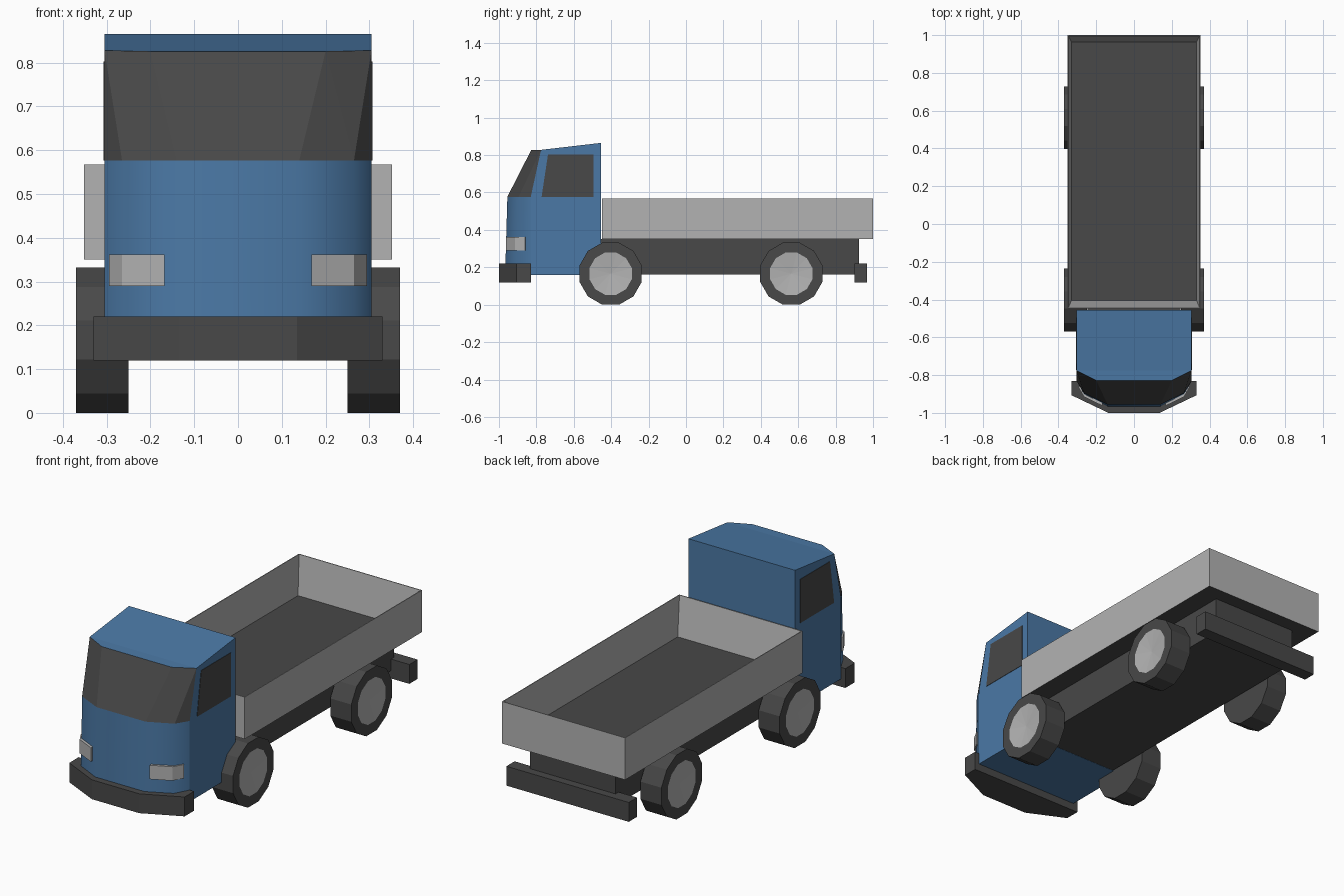
import bpy, bmesh
from math import sin, cos, pi, radians

if "Cube" in bpy.data.objects:
    bpy.data.objects.remove(bpy.data.objects["Cube"])


def material(name, r, g, b):
    m = bpy.data.materials.new(name)
    m.diffuse_color = (r, g, b, 1)
    m.use_nodes = True
    m.node_tree.nodes["Principled BSDF"].inputs["Base Color"].default_value = m.diffuse_color
    return m


BLUE = material("blue_paint", 0.07, 0.19, 0.38)
DARK = material("dark_grey", 0.065, 0.065, 0.065)
LIGHT = material("light_grey", 0.45, 0.45, 0.45)


def finish(name, bm, *mats):
    bmesh.ops.remove_doubles(bm, verts=bm.verts, dist=1e-5)
    bmesh.ops.recalc_face_normals(bm, faces=bm.faces)
    me = bpy.data.meshes.new(name)
    bm.to_mesh(me)
    bm.free()
    for m in mats:
        me.materials.append(m)
    ob = bpy.data.objects.new(name, me)
    bpy.context.collection.objects.link(ob)
    return ob


def ring(bm, pts):
    return [bm.verts.new(p) for p in pts]


def bridge(bm, a, b):
    n = len(a)
    return [bm.faces.new((a[i], a[(i + 1) % n], b[(i + 1) % n], b[i])) for i in range(n)]


def prism(name, plan, z0, z1, mat):
    bm = bmesh.new()
    a = ring(bm, [(x, y, z0) for x, y in plan])
    b = ring(bm, [(x, y, z1) for x, y in plan])
    bridge(bm, a, b)
    bm.faces.new(a)
    bm.faces.new(b)
    return finish(name, bm, mat)


def rect(hx, y0, y1):
    return [(-hx, y0), (hx, y0), (hx, y1), (-hx, y1)]


def mirrored(half):
    """Complete a right-hand outline, listed front to back, with its left half."""
    return half + [(-p[0],) + tuple(p[1:]) for p in reversed(half)]


# Cab: lofted body, faceted windscreen and sloping roof
bm = bmesh.new()
base = ring(bm, mirrored([(.14, -.967, .16), (.265, -.905, .16), (.305, -.83, .16), (.305, -.455, .16)]))
belt = ring(bm, mirrored([(.14, -.955, .577), (.265, -.895, .577), (.305, -.83, .577), (.305, -.455, .577)]))
n = len(base)
for i, f in enumerate(bridge(bm, base, belt)):
    f.smooth = i in (0, 1, n - 3, n - 2, n - 1)
bm.faces.new(base)
roof = ring(bm, mirrored([(.2, -.828, .826), (.305, -.775, .828), (.305, -.455, .865)]))
R = [roof[i] for i in (0, 0, 1, 2, 3, 4, 5, 5)]


def face(*vs, mat=0):
    bm.faces.new(vs).material_index = mat


face(belt[7], belt[0], R[0], R[7], mat=1)
for a, b, c, d in ((0, 1, 2, 3), (7, 6, 5, 4)):
    face(belt[a], belt[b], R[a], mat=1)
    face(belt[b], R[c], R[a], mat=1)
    face(belt[b], belt[c], R[c], mat=1)
    face(belt[c], belt[d], R[d], R[c])
face(belt[3], belt[4], R[4], R[3])
face(roof[0], roof[1], roof[4], roof[5])
face(roof[1], roof[2], roof[3], roof[4])
finish("cab", bm, BLUE, DARK)

# Side windows and wrap-around headlights
for s, side in ((1, "right"), (-1, "left")):
    bm = bmesh.new()
    prof = [(-.772, .577), (-.738, .803), (-.495, .803), (-.495, .577)]
    a = ring(bm, [(s * .300, y, z) for y, z in prof])
    b = ring(bm, [(s * .307, y, z) for y, z in prof])
    bridge(bm, a, b)
    bm.faces.new(a)
    bm.faces.new(b)
    finish("side_window_" + side, bm, DARK)
    lamp = [(.168, -.962), (.265, -.915), (.295, -.862), (.27, -.85), (.168, -.92)]
    prism("headlight_" + side, [(s * x, y) for x, y in lamp], .29, .362, LIGHT)

# Bumpers and chassis
prism("front_bumper", mirrored([(.135, -1.0), (.33, -.907), (.33, -.83)]), .12, .22, DARK)
prism("rear_bumper", rect(.35, .90, .967), .12, .22, DARK)
prism("chassis", rect(.245, -.46, .925), .161, .352, DARK)

# Open load bed with walls tapering to a thin rim
bm = bmesh.new()
low = ring(bm, [(x, y, .35) for x, y in rect(.352, -.448, 1.0)])
top = ring(bm, [(x, y, .567) for x, y in rect(.352, -.448, 1.0)])
rim = ring(bm, [(x, y, .567) for x, y in rect(.348, -.444, .996)])
floor = ring(bm, [(x, y, .37) for x, y in rect(.331, -.405, .963)])
bridge(bm, low, top)
bridge(bm, top, rim)
bridge(bm, rim, floor)
for r in (low, floor):
    bm.faces.new(r).material_index = 1
finish("load_bed", bm, LIGHT, DARK)


# Twelve-sided wheels with slightly dished hubs
def wheel(name, s, y):
    bm = bmesh.new()

    def circle(x, r):
        return ring(bm, [(s * x, y + r * sin(radians(15) + i * pi / 6),
                          .166 + r * cos(radians(15) + i * pi / 6)) for i in range(12)])
    inner, outer, hub = circle(.25, .172), circle(.37, .172), circle(.37, .117)
    bm.faces.new(inner)
    bridge(bm, inner, outer)
    bridge(bm, outer, hub)
    c = bm.verts.new((s * .358, y, .166))
    for i in range(12):
        bm.faces.new((hub[i], hub[(i + 1) % 12], c)).material_index = 1
    finish(name, bm, DARK, LIGHT)


for s, side in ((1, "right"), (-1, "left")):
    wheel("front_wheel_" + side, s, -.403)
    wheel("rear_wheel_" + side, s, .563)
